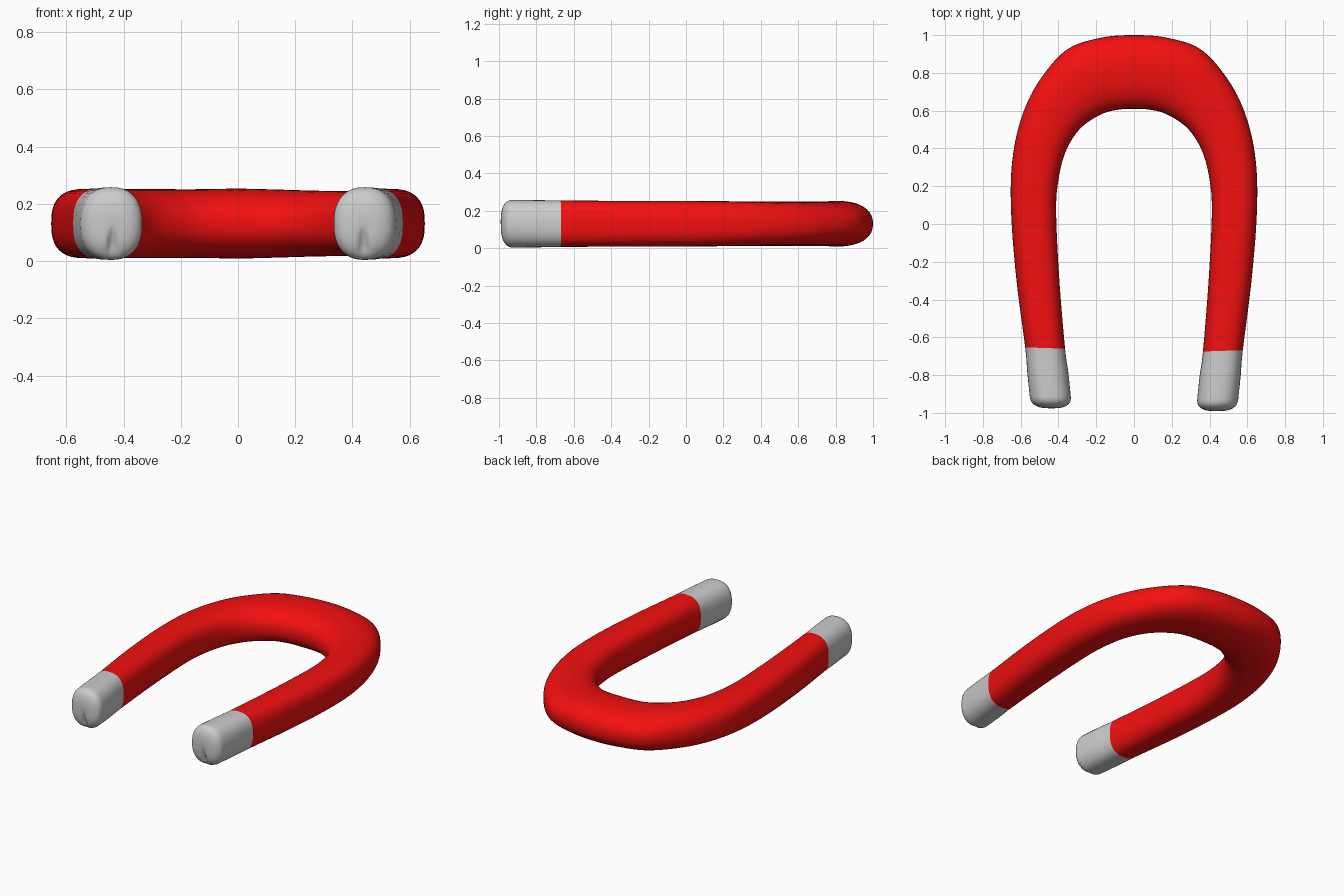
import bpy, bmesh, math
from mathutils import Vector

if "Cube" in bpy.data.objects:
    bpy.data.objects.remove(bpy.data.objects["Cube"])

SIDES = 40
SEAM = 2          # station index where the grey tips meet the red body

# Right-hand stations: inner x, inner y, outer x, outer y, half height, squareness
HALF = [
    (0.335, -0.925, 0.552, -0.925, 0.127, 2.4),
    (0.348, -0.80, 0.565, -0.80, 0.126, 2.5),
    (0.365, -0.675, 0.576, -0.668, 0.124, 2.6),
    (0.395, -0.30, 0.622, -0.30, 0.122, 2.7),
    (0.412, 0.05, 0.650, 0.05, 0.121, 2.7),
    (0.402, 0.22, 0.646, 0.32, 0.118, 2.6),
    (0.363, 0.38, 0.600, 0.55, 0.114, 2.5),
    (0.285, 0.505, 0.510, 0.745, 0.113, 2.4),
    (0.175, 0.58, 0.360, 0.92, 0.115, 2.3),
    (0.085, 0.605, 0.180, 0.985, 0.119, 2.3),
    (0.0, 0.61, 0.0, 1.0, 0.122, 2.3),
]
left = [(-a, b, -c, d, h, n) for a, b, c, d, h, n in HALF[:-1]]
# the left leg is a touch shorter and the left bend slightly thicker
left = [(a, b + (0.015 if i < 3 else 0), c, d + (0.015 if i < 3 else 0), max(h, 0.12), n)
        for i, (a, b, c, d, h, n) in enumerate(left)]
STATIONS = HALF + left[::-1]


def sample(t):
    """Catmull-Rom interpolation through the stations."""
    last = len(STATIONS) - 1
    i = min(int(t), last - 1)
    u = t - i
    p = [STATIONS[min(max(i + k, 0), last)] for k in (-1, 0, 1, 2)]
    return [0.5 * (2 * b + (c - a) * u + (2 * a - 5 * b + 4 * c - d) * u * u
                   + (3 * b - a - 3 * c + d) * u ** 3) for a, b, c, d in zip(*p)]


def section(s, scale=1.0, shift=None):
    """Superellipse ring between the inner and outer outline."""
    ix, iy, ox, oy, h, n = s
    mid = Vector(((ix + ox) / 2, (iy + oy) / 2, 0.131))
    across = Vector(((ox - ix) / 2, (oy - iy) / 2, 0))
    ring = []
    for k in range(SIDES):
        a = 2 * math.pi * k / SIDES
        c, q = math.cos(a), math.sin(a)
        u = math.copysign(abs(c) ** (2 / n), c) * scale
        v = math.copysign(abs(q) ** (2 / n), q) * scale
        p = mid + across * u + Vector((0, 0, h * v))
        if shift:
            # rounded end with a small crease in its lower half
            dent = 0.03 * max(0, 1 - abs(u) / 0.22) * max(0, min(1, -v * 1.6)) * (1 - scale ** 4)
            p += shift[0] * (shift[1] - dent)
        ring.append(p)
    return ring


def skin(name, rings, colour=None, close_end=False):
    bm = bmesh.new()
    vs = [[bm.verts.new(p) for p in r] for r in rings]
    for a, b in zip(vs, vs[1:]):
        for k in range(SIDES):
            j = (k + 1) % SIDES
            bm.faces.new((a[k], a[j], b[j], b[k]))
    if close_end:
        bm.faces.new(vs[-1])
    bmesh.ops.recalc_face_normals(bm, faces=bm.faces)
    for f in bm.faces:
        f.smooth = True
    me = bpy.data.meshes.new(name)
    bm.to_mesh(me)
    bm.free()
    ob = bpy.data.objects.new(name, me)
    bpy.context.collection.objects.link(ob)
    if colour:
        mat = bpy.data.materials.new(name + "_paint")
        mat.diffuse_color = colour
        mat.use_nodes = True
        mat.node_tree.nodes["Principled BSDF"].inputs["Base Color"].default_value = mat.diffuse_color
        me.materials.append(mat)
    return ob


# Red horseshoe body
END = len(STATIONS) - 1
N = 110
skin("red_body", [section(sample(SEAM + (END - 2 * SEAM) * i / N)) for i in range(N + 1)],
     (0.9, 0.005, 0.005, 1))

# Bare grey pole tips with rounded ends
for name, seam, end in (("right_tip", SEAM, 0), ("left_tip", END - SEAM, END)):
    rings = [section(sample(seam + (end - seam) * i / 10)) for i in range(11)]
    s = sample(end)
    forward = Vector((-0.09 if s[0] > 0 else 0.09, -1, 0)).normalized()
    for i in range(1, 13):
        a = math.pi / 2 * i / 12.3
        rings.append(section(s, math.cos(a) ** 0.7, (forward, 0.066 * math.sin(a) ** 0.8)))
    skin(name, rings, None, True)
